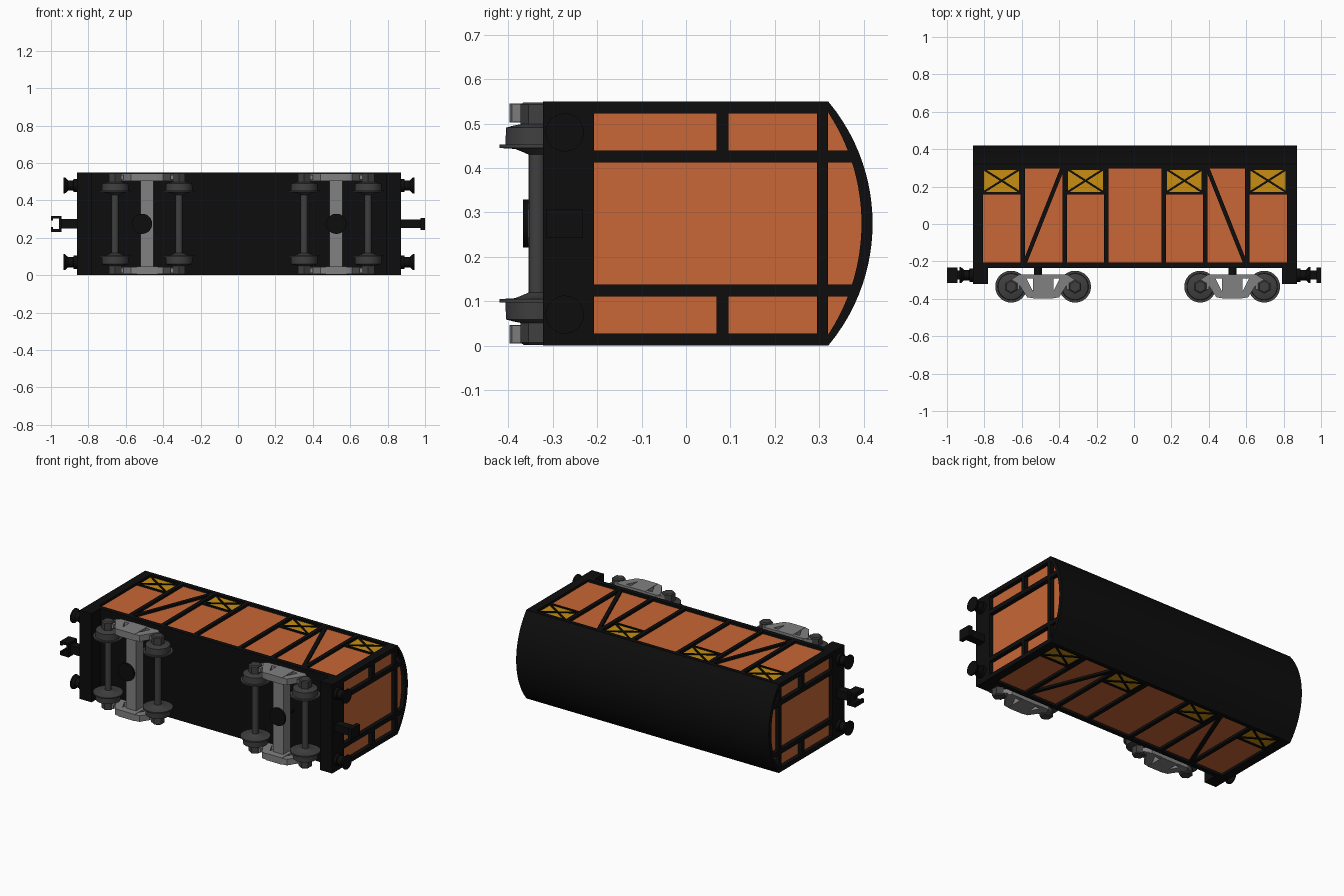
import bpy, bmesh
from math import pi, sin, cos, atan2, sqrt
from mathutils import Matrix, Vector

if "Cube" in bpy.data.objects:
    bpy.data.objects.remove(bpy.data.objects["Cube"])

def mat(name, r, g, b):
    m = bpy.data.materials.new(name)
    m.diffuse_color = (r, g, b, 1)
    m.use_nodes = True
    m.node_tree.nodes["Principled BSDF"].inputs["Base Color"].default_value = m.diffuse_color
    return m

BLACK = mat("black_steel", .004, .004, .004)
ORANGE = mat("orange_planks", .58, .135, .037)
YELLOW = mat("yellow_panel", .58, .27, .006)
DARK = mat("dark_steel", .05, .05, .05)
GREY = mat("grey_steel", .22, .22, .22)

CX = .005          # body centre in x
HX = .867          # body half length
CZ, W = .275, .55  # mid width and full width

def box(bm, x0, x1, y0, y1, z0, z1):
    bmesh.ops.create_cube(bm, size=1, matrix=Matrix.Translation(((x0+x1)/2, (y0+y1)/2, (z0+z1)/2))
                          @ Matrix.Diagonal((x1-x0, y1-y0, z1-z0, 1)))

def prism(bm, pts, vec):
    f = bm.faces.new([bm.verts.new(p) for p in pts])
    r = bmesh.ops.extrude_face_region(bm, geom=[f])
    bmesh.ops.translate(bm, vec=vec, verts=[v for v in r['geom'] if isinstance(v, bmesh.types.BMVert)])

def bar(bm, a, b, w, z0, z1):
    # straight strip between two points in the xy plane
    d = Vector(b) - Vector(a)
    m = (Vector(a) + Vector(b)) / 2
    bmesh.ops.create_cube(bm, size=1, matrix=Matrix.Translation((m.x, m.y, (z0+z1)/2))
                          @ Matrix.Rotation(atan2(d.y, d.x), 4, 'Z') @ Matrix.Diagonal((d.length, w, z1-z0, 1)))

def lathe(bm, prof, centre, axis, n=32):
    # prof = (position along axis, radius); axis 'X', 'Y' or 'Z'
    rings = []
    for t, r in prof:
        ring = []
        for i in range(n):
            a = 2*pi*(i+.5)/n
            u, v = r*cos(a), r*sin(a)
            p = {'X': (t, u, v), 'Y': (u, t, v), 'Z': (u, v, t)}[axis]
            ring.append(bm.verts.new(Vector(p) + Vector(centre)))
        rings.append(ring)
    for a, b in zip(rings, rings[1:]):
        for i in range(n):
            bm.faces.new((a[i], a[(i+1) % n], b[(i+1) % n], b[i]))
    bm.faces.new(rings[0])
    bm.faces.new(rings[-1])

def finish(bm, name, material, smooth=False):
    bmesh.ops.recalc_face_normals(bm, faces=bm.faces[:])
    me = bpy.data.meshes.new(name)
    bm.to_mesh(me)
    bm.free()
    me.materials.append(material)
    ob = bpy.data.objects.new(name, me)
    bpy.context.collection.objects.link(ob)
    if smooth:
        bpy.ops.object.select_all(action='DESELECT')
        ob.select_set(True)
        bpy.context.view_layer.objects.active = ob
        bpy.ops.object.shade_smooth_by_angle(angle=.6)
    return ob

def arc(half, sag, n=24):
    # (y, z) points of the roof curve springing from y = .32
    R = (half*half + sag*sag) / (2*sag)
    return [(.32 + sag - R + sqrt(R*R - z*z), CZ + z)
            for z in (half*(2*i/n - 1) for i in range(n+1))]

# planked body core with curved gables
bm = bmesh.new()
x0, x1 = CX-HX+.025, CX+HX-.025
yz = [(-.22, .535), (-.22, .015), (.315, .015)] + arc(.252, .077) + [(.315, .535)]
prism(bm, [(x0, y, z) for y, z in yz], (x1-x0, 0, 0))
finish(bm, "plank_body", ORANGE)

# arched roof shell
bm = bmesh.new()
yz = arc(W/2, .1) + arc(.25, .075)[::-1]
prism(bm, [(CX-HX, y, z) for y, z in yz], (2*HX, 0, 0))
finish(bm, "roof", BLACK, True)

# floor and headstocks
bm = bmesh.new()
box(bm, CX-HX, CX+HX, -.235, -.207, 0, W)
for s in (-1, 1):
    a, b = sorted((CX+s*HX, CX+s*.785))
    box(bm, a, b, -.322, -.235, 0, W)
finish(bm, "floor_and_headstocks", BLACK)

# side framing: posts, rails, diagonals, window crosses
side = bmesh.new()
win = bmesh.new()
for top in (0, 1):
    z0, z1 = (W-.022, W) if top else (0, .022)
    box(side, CX-HX, CX+HX, .297, .321, z0, z1)
    for s in (-1, 1):
        for px in (.153, .376, .60):
            box(side, CX+s*px-.012, CX+s*px+.012, -.21, .30, z0, z1)
        a, b = sorted((CX+s*.813, CX+s*HX))
        box(side, a, b, -.21, .30, z0, z1)
        bar(side, (CX+s*.588, -.205), (CX+s*.388, .297), .022, z0+.002, z1-.002)
        for a, b in ((.165, .364), (.612, .813)):
            l, r = sorted((CX+s*a, CX+s*b))
            zi, zo = (W-.02, W-.011) if top else (.011, .02)
            box(win, l, r, .165, .298, zi, zo)
            f0, f1 = (W-.013, W-.005) if top else (.005, .013)
            box(side, l, r, .157, .17, f0, f1)
            box(side, l, r, .29, .298, f0, f1)
            box(side, l, l+.007, .165, .298, f0, f1)
            box(side, r-.007, r, .165, .298, f0, f1)
            bar(side, (l, .168), (r, .295), .011, f0, f1)
            bar(side, (l, .295), (r, .168), .011, f0, f1-.001)
finish(side, "side_framing", BLACK)
finish(win, "window_panels", YELLOW)

# end framing
bm = bmesh.new()
for s in (-1, 1):
    a, b = sorted((CX+s*HX, CX+s*(HX-.027)))
    box(bm, a, b, .295, .32, 0, W)
    for t in (-1, 1):
        def zr(u, v):
            return sorted((CZ+t*u, CZ+t*v))
        box(bm, a, b, -.21, .375, *zr(.137, .164))
        box(bm, a, b, -.21, .30, *zr(.248, .275))
        box(bm, a, b, .069, .096, *zr(.16, .25))
finish(bm, "end_framing", BLACK)

# buffers
for s, end in ((-1, "left"), (1, "right")):
    bm = bmesh.new()
    for z in (.07, .48):
        prof = [(0, .036), (.02, .036), (.022, .028), (.05, .028), (.066, .043), (.074, .043)]
        lathe(bm, [(s*t, r) for t, r in prof], (CX+s*(HX-.003), -.273, z), 'X')
    finish(bm, end + "_buffers", BLACK, True)

# couplers: open claw on the left, knuckle on the right
bm = bmesh.new()
box(bm, -.955, -.85, -.298, -.248, .25, .30)
box(bm, -.957, -.943, -.315, -.232, .232, .318)
for s in (-1, 1):
    za, zb = sorted((CZ+s*.028, CZ+s*.043))
    box(bm, -1, -.95, -.315, -.232, za, zb)
    za, zb = sorted((CZ+s*.018, CZ+s*.03))
    box(bm, -1, -.988, -.315, -.232, za, zb)
finish(bm, "claw_coupler", BLACK)
bm = bmesh.new()
box(bm, .86, .985, -.298, -.248, .252, .298)
box(bm, .975, 1, -.315, -.232, .243, .307)
finish(bm, "knuckle_coupler", BLACK)

# bogies
AY = -.335
for bx, px, name in ((-.486, -.513, "left"), (.525, .526, "right")):
    frame, wheels, caps, pivot = (bmesh.new() for _ in range(4))
    # cross beam and cast side frames
    box(frame, bx-.035, bx+.035, -.355, -.285, .02, .53)
    for z in (.007, .505):
        def plate(pts, grow=0):
            prism(frame, [(bx+x, y, z-grow) for x, y in pts], (0, 0, .038+2*grow))
        plate([(-.13, -.27), (.13, -.27), (.15, -.292), (-.15, -.292)])
        plate([(-.055, -.27), (.055, -.27), (.055, -.397), (-.055, -.397)], .002)
        for s in (-1, 1):
            plate([(s*x, y) for x, y in ((.15, -.29), (.09, -.29), (.055, -.36), (.055, -.397), (.085, -.392))])
            plate([(s*x, y) for x, y in ((.13, -.271), (.198, -.315), (.198, -.35), (.125, -.35), (.125, -.285))], -.006)
    finish(frame, name + "_bogie_frame", GREY)
    for s in (-1, 1):
        c = (bx+s*.171, AY, CZ)
        # axle with two flanged wheels
        prof = [(-.225, .03), (-.22, .055), (-.216, .07), (-.178, .072), (-.178, .085), (-.170, .085),
                (-.168, .05), (-.16, .03), (-.155, .019)]
        lathe(wheels, prof + [(-t, r) for t, r in prof[::-1]], c, 'Z', 40)
        # hexagonal axle ends
        for t in (-1, 1):
            lathe(caps, [(t*.22, .038), (t*.268, .038), (t*.273, .03)], c, 'Z', 6)
    finish(wheels, name + "_wheelsets", DARK, True)
    finish(caps, name + "_axle_caps", DARK)
    # pivot pin and plate
    lathe(pivot, [(-.367, .054), (-.355, .054), (-.355, .022), (-.23, .022)], (px, 0, CZ), 'Y')
    finish(pivot, name + "_pivot", BLACK, True)
